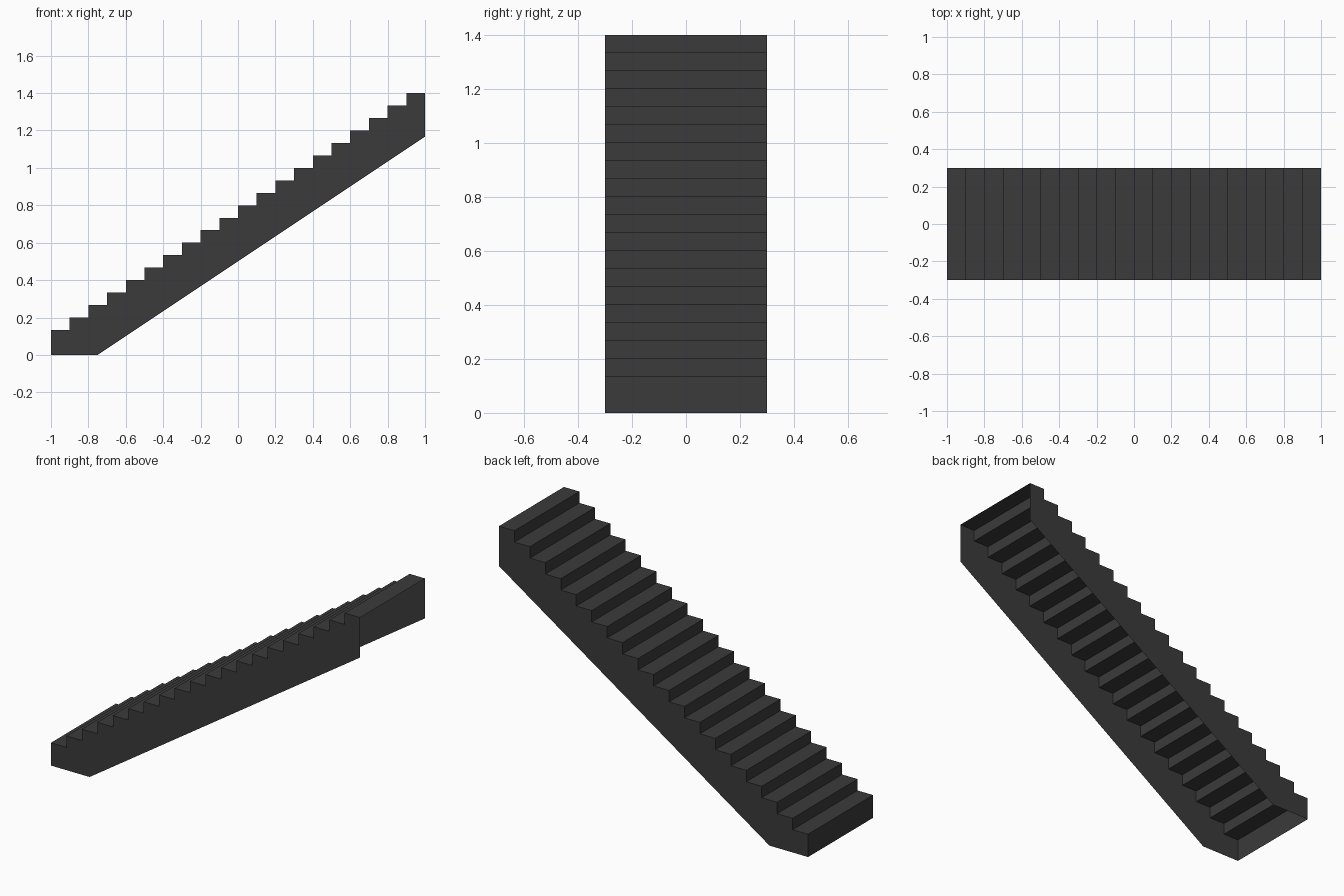
import bpy

STEPS = 20
RUN = 2 / STEPS            # tread depth
RISE = 1 / 15              # step height
HALF = 0.3                 # half of the stair width
FIRST = 2 * RISE           # height of the first tread
TOP = FIRST + (STEPS - 1) * RISE

if "Cube" in bpy.data.objects:
    bpy.data.objects.remove(bpy.data.objects["Cube"])

# Single dark grey finish
grey = bpy.data.materials.new("dark_grey")
grey.use_nodes = True
colour = (0.043, 0.043, 0.043, 1)
grey.diffuse_color = colour
grey.node_tree.nodes["Principled BSDF"].inputs["Base Color"].default_value = colour


def add_part(name, verts, faces):
    mesh = bpy.data.meshes.new(name)
    mesh.from_pydata(verts, [], faces)
    mesh.materials.append(grey)
    mesh.update()
    part = bpy.data.objects.new(name, mesh)
    bpy.context.collection.objects.link(part)
    return part


# Stepped outline in x and z, from the floor to the top landing edge
outline = [(-1, 0)]
for i in range(STEPS):
    z = FIRST + i * RISE
    outline += [(-1 + i * RUN, z), (-1 + (i + 1) * RUN, z)]

# Treads and risers: a folded sheet, open underneath and at the high end
sheet = [(x, y, z) for x, z in outline for y in (-HALF, HALF)]
folds = [(2 * i, 2 * i + 2, 2 * i + 3, 2 * i + 1) for i in range(len(outline) - 1)]
folds = [f[::-1] for f in folds]
add_part("treads_and_risers", sheet, folds)

# Side panels: stepped on top, sloping below with a flat foot
side = outline + [(1, TOP - 3.5 * RISE), (-0.75, 0)]
order = list(range(len(side)))
add_part("right_side_panel", [(x, -HALF, z) for x, z in side], [order[::-1]])
add_part("left_side_panel", [(x, HALF, z) for x, z in side], [order])
